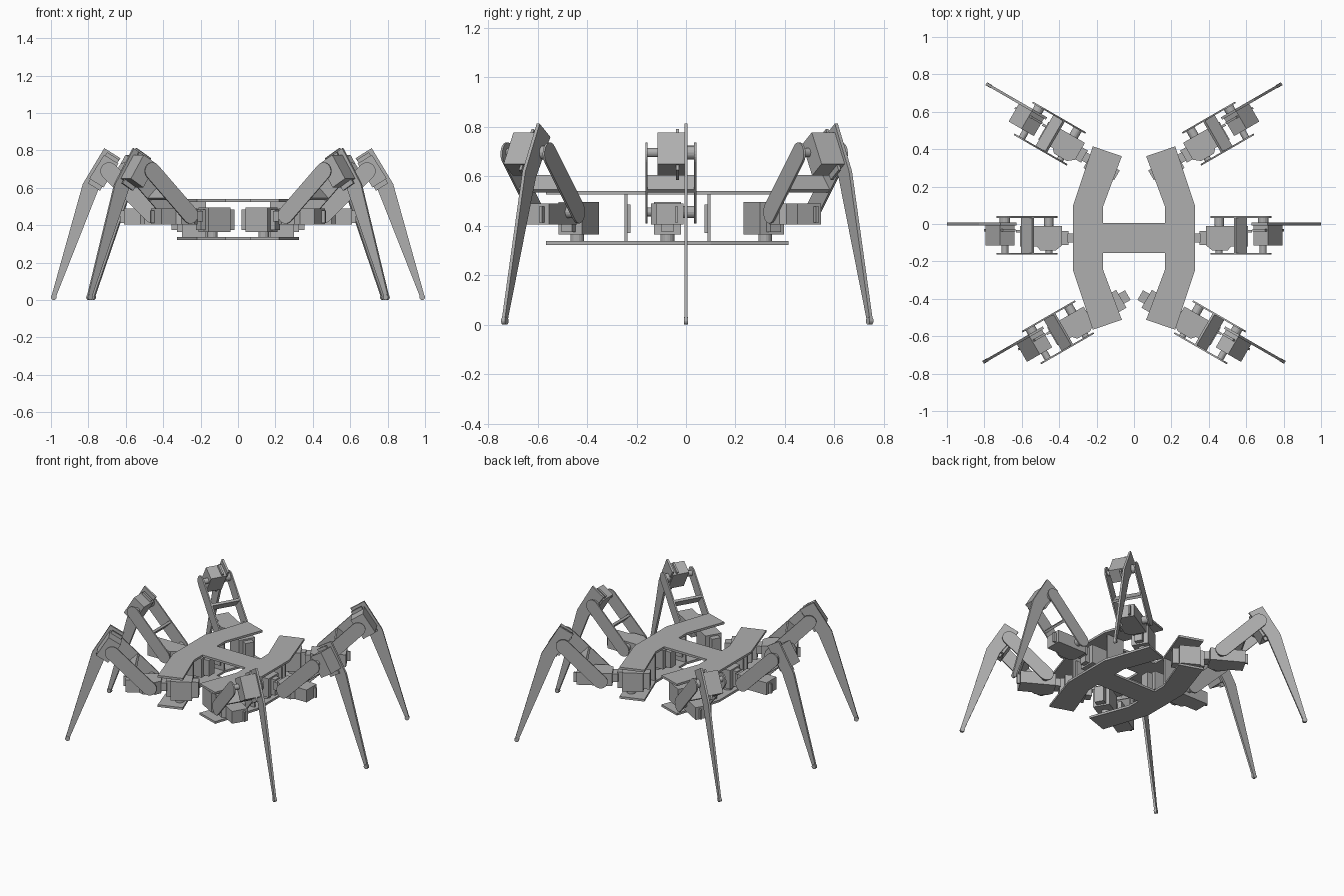
import bpy, bmesh, math
from mathutils import Matrix, Vector

cube = bpy.data.objects.get("Cube")
if cube:
    bpy.data.objects.remove(cube)

GREY = (0.43, 0.43, 0.43, 1)
mat = bpy.data.materials.new("plain grey")
mat.use_nodes = True
mat.diffuse_color = GREY
mat.node_tree.nodes["Principled BSDF"].inputs["Base Color"].default_value = GREY


def finish(name, bm, matrix):
    bm.transform(matrix)
    bmesh.ops.recalc_face_normals(bm, faces=bm.faces)
    mesh = bpy.data.meshes.new(name)
    bm.to_mesh(mesh)
    bm.free()
    mesh.materials.append(mat)
    obj = bpy.data.objects.new(name, mesh)
    bpy.context.collection.objects.link(obj)
    return obj


def box(name, lo, hi, m=Matrix(), tilt=0):
    lo, hi = Vector(lo), Vector(hi)
    bm = bmesh.new()
    bmesh.ops.create_cube(bm, size=1, matrix=Matrix.Diagonal((*(hi - lo), 1)))
    place = Matrix.Translation((lo + hi) / 2) @ Matrix.Rotation(tilt, 4, "Y")
    return finish(name, bm, m @ place)


def slab(name, outline, start, end, m=Matrix()):
    """Extrude an outline drawn in x and y from height start to end."""
    bm = bmesh.new()
    face = bm.faces.new([bm.verts.new((x, y, start)) for x, y in outline])
    out = bmesh.ops.extrude_face_region(bm, geom=[face])
    moved = [g for g in out["geom"] if isinstance(g, bmesh.types.BMVert)]
    bmesh.ops.translate(bm, verts=moved, vec=(0, 0, end - start))
    return finish(name, bm, m)


# Turns an outline's (x, y, height) into a leg's (x, z, y)
SIDEWAYS = Matrix(((1, 0, 0, 0), (0, 0, 1, 0), (0, 1, 0, 0), (0, 0, 0, 1)))


def disc(name, x, z, r, y0, y1, m):
    ring = [(x + r * math.cos(a * math.pi / 8), z + r * math.sin(a * math.pi / 8)) for a in range(16)]
    return slab(name, ring, y0, y1, m @ SIDEWAYS)


# Body: two H-shaped plates, four uprights between them
MID = -0.075
quarter = [(0.165, 0.08), (0.165, 0.17), (0.065, 0.437), (0.22, 0.49), (0.325, 0.175)]
right = quarter + [(x, -y) for x, y in reversed(quarter)]
outline = right + [(-x, -y) for x, y in right]
shift = Matrix.Translation((0, MID, 0))
slab("top_plate", outline, 0.525, 0.54, shift)
slab("bottom_plate", outline, 0.322, 0.337, shift)

for side in (1, -1):
    for end in (1, -1):
        m = shift @ Matrix.Diagonal((side, end, 1, 1))
        box("upright", (0.17, 0.162, 0.337), (0.3, 0.174, 0.525), m)
        box("upright_rib", (0.19, 0.15, 0.37), (0.28, 0.162, 0.485), m)


def leg(m):
    axis = -0.075
    # Hip motor turning on the bottom plate
    box("hip_motor", (0.19, -0.13, 0.365), (0.325, -0.02, 0.495), m)
    box("hip_inner_lug", (0.15, -0.105, 0.375), (0.19, -0.045, 0.485), m)
    box("hip_outer_lug", (0.325, -0.1, 0.375), (0.355, -0.05, 0.485), m)
    box("hip_link", (0.35, -0.112, 0.42), (0.39, -0.038, 0.475), m)
    spin = m @ Matrix.Translation((0.27, axis, 0)) @ SIDEWAYS.inverted()
    disc("hip_horn", 0, 0, 0.028, 0.337, 0.366, spin)

    # Lift motor between the thigh plates
    body = [(0.385, -0.115), (0.42, -0.142), (0.5, -0.142), (0.52, -0.12),
            (0.61, -0.12), (0.61, -0.01), (0.385, -0.01)]
    slab("lift_motor", body, 0.405, 0.49, m)
    box("lift_motor_flange", (0.385, -0.045, 0.412), (0.63, -0.032, 0.478), m)
    disc("lift_horn", 0.455, 0.455, 0.025, -0.02, 0.034, m)
    disc("lift_pin", 0.455, 0.455, 0.018, -0.157, -0.13, m)

    # Thigh: two round-ended plates joined by a cross plate
    low, high, r = 0.455, 0.69, 0.046
    arc = [math.radians(-45 + 15 * k) for k in range(13)]
    capsule = [(high + r * math.cos(a), high + r * math.sin(a)) for a in arc]
    capsule += [(low - r * math.cos(a), low - r * math.sin(a)) for a in arc]
    for y in (-0.164, 0.033):
        slab("thigh_plate", capsule, y, y + 0.009, m @ SIDEWAYS)
    box("thigh_cross_plate", (0.528, -0.157, 0.562), (0.612, 0.035, 0.578), m, math.radians(45))

    # Knee motor lying along the top of the shin
    lean = math.radians(58)
    knee = m @ Matrix.Translation((0.72, 0, 0.685)) @ Matrix.Rotation(lean, 4, "Y")
    box("knee_motor", (-0.08, -0.115, -0.045), (0.07, -0.005, 0.045), knee)
    box("knee_motor_flange", (-0.1, -0.04, -0.038), (0.095, -0.028, 0.038), knee)
    disc("knee_horn", 0.69, 0.695, 0.028, 0, 0.035, m)
    disc("knee_pin", 0.69, 0.695, 0.018, -0.157, -0.11, m)

    # Shin blade and rounded foot
    blade = [(0.715, 0.812), (0.628, 0.758), (0.745, 0.595), (0.974, 0.015), (0.998, 0.018), (0.83, 0.62)]
    slab("shin", blade, -0.007, 0.007, m @ SIDEWAYS)
    disc("foot", 0.985, 0.015, 0.015, -0.009, 0.009, m)


# Six legs: middle, rear and front, mirrored left to right
for side in (1, -1):
    mirror = Matrix.Diagonal((side, 1, 1, 1))
    for tip, angle in (((1, 0, 0), 0), ((0.79, 0.75, 0), 30), ((0.807, -0.74, 0), -30)):
        turn = Matrix.Rotation(math.radians(angle), 4, "Z")
        leg(mirror @ Matrix.Translation(tip) @ turn @ Matrix.Translation((-1, 0, 0)))
